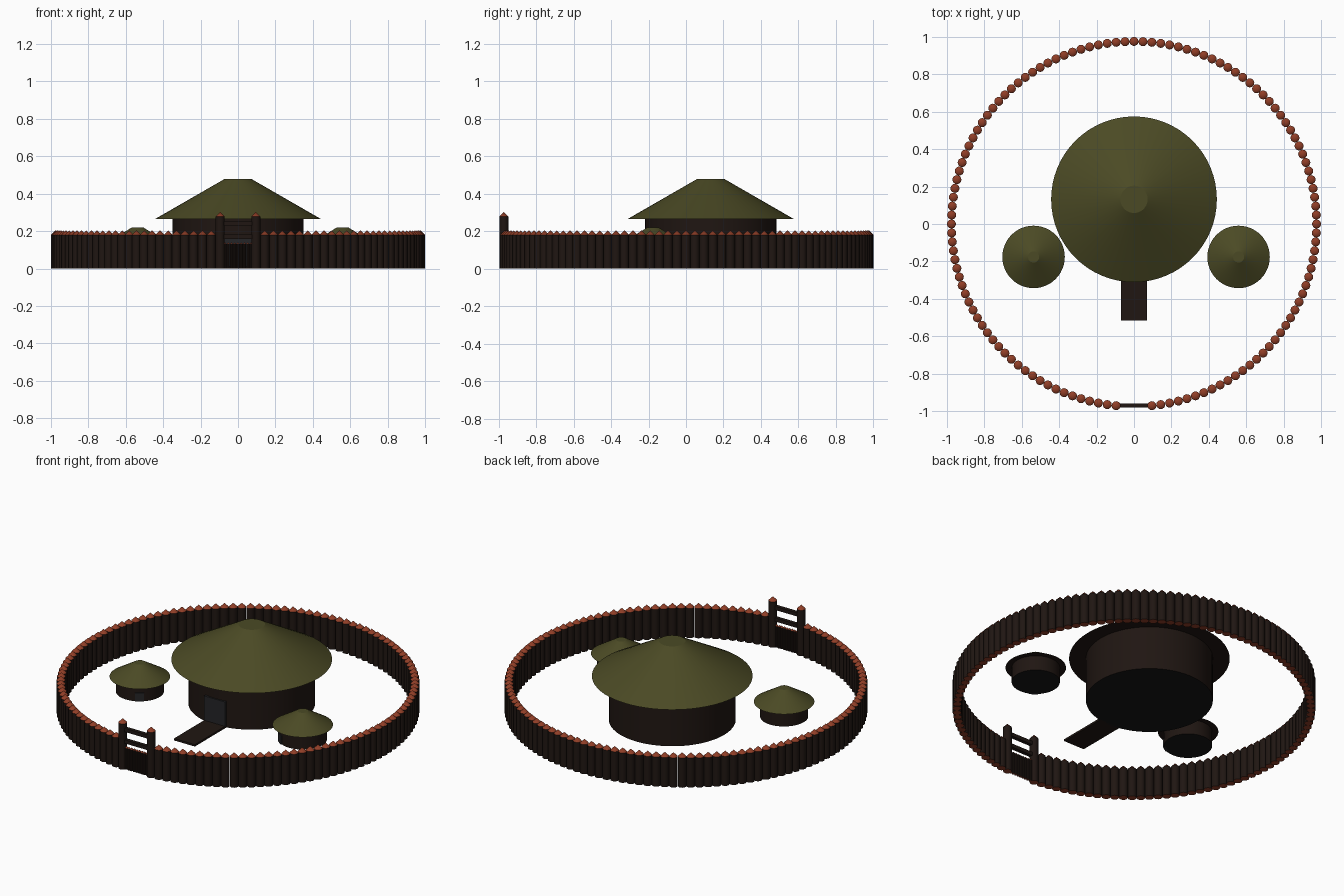
import bpy
import bmesh
from math import radians, sin, cos, tau, atan2
from mathutils import Matrix, Vector

cube = bpy.data.objects.get("Cube")
if cube:
    bpy.data.objects.remove(cube)


def material(name, rgb):
    mat = bpy.data.materials.new(name)
    mat.use_nodes = True
    mat.diffuse_color = (*rgb, 1)
    shader = mat.node_tree.nodes["Principled BSDF"]
    shader.inputs["Base Color"].default_value = (*rgb, 1)
    shader.inputs["Roughness"].default_value = 0.9
    return mat


BARK = material("dark_wood", (0.014, 0.008, 0.006))
CUT = material("cut_wood", (0.28, 0.048, 0.02))
THATCH = material("thatch", (0.07, 0.068, 0.018))
DOOR = material("door_grey", (0.018, 0.018, 0.02))
FLOOR = material("floor_black", (0.008, 0.008, 0.008))


def frustum(bm, x, y, z0, z1, r0, r1, segments, side=0, cap=0, capped=True):
    """Add an upright cylinder or cone with separate side and end materials."""
    place = Matrix.Translation((x, y, (z0 + z1) / 2))
    made = bmesh.ops.create_cone(bm, cap_ends=capped, segments=segments, radius1=r0,
                                 radius2=r1, depth=z1 - z0, matrix=place)
    for face in {f for v in made["verts"] for f in v.link_faces}:
        face.material_index = cap if len(face.verts) > 4 else side


def stake(bm, x, y, height, radius, tip, segments=16):
    """Add a round log with a sharpened tip."""
    frustum(bm, x, y, 0, height, radius, radius, segments, 0, 1)
    frustum(bm, x, y, height, height + tip, radius, 0, segments, 1, 1, False)


def finish(name, bm, *mats):
    mesh = bpy.data.meshes.new(name)
    bm.to_mesh(mesh)
    bm.free()
    for mat in mats:
        mesh.materials.append(mat)
    obj = bpy.data.objects.new(name, mesh)
    bpy.context.collection.objects.link(obj)
    bpy.ops.object.select_all(action="DESELECT")
    obj.select_set(True)
    bpy.context.view_layer.objects.active = obj
    bpy.ops.object.shade_smooth_by_angle(angle=radians(25))
    return obj


def box(name, centre, size, mat, turn=0):
    bm = bmesh.new()
    bmesh.ops.create_cube(bm, size=1, matrix=Matrix.Diagonal((*size, 1)))
    obj = finish(name, bm, mat)
    obj.location = centre
    obj.rotation_euler.z = turn
    return obj


def hut(name, x, y, base, eave, top, wall_r, roof_r, top_r, segments):
    bm = bmesh.new()
    frustum(bm, x, y, base, eave, wall_r, wall_r, segments, 0, 1)
    finish(name + "_wall", bm, BARK, FLOOR)
    bm = bmesh.new()
    frustum(bm, x, y, eave, top, roof_r, top_r, segments)
    roof = finish(name + "_roof", bm, THATCH, BARK)
    # dark underside of the eaves
    for face in roof.data.polygons:
        if face.normal.z < -0.9:
            face.material_index = 1


# Palisade ring, leaving an opening at the front
RING, POST_R, COUNT, GAP = 0.976, 0.024, 128, 2
fence = bmesh.new()
for i in range(GAP + 1, COUNT - GAP):
    a = tau * i / COUNT
    stake(fence, RING * sin(a), -RING * cos(a), 0.18, POST_R, 0.024)
finish("palisade", fence, BARK, CUT)

# Gate posts, pickets and rails
gate_a = tau * GAP / COUNT
gate_x, gate_y = RING * sin(gate_a), -RING * cos(gate_a)
for side, label in ((-1, "right"), (1, "left")):
    bm = bmesh.new()
    stake(bm, side * gate_x, gate_y, 0.278, POST_R, 0.024)
    finish("gate_post_" + label, bm, BARK, CUT)

pickets = bmesh.new()
for i in range(9):
    stake(pickets, (i - 4) * 0.0175, gate_y, 0.13, 0.0088, 0.01, 10)
finish("gate_pickets", pickets, BARK, CUT)
for label, z in (("lower", 0.17), ("upper", 0.24)):
    box("gate_rail_" + label, (0, gate_y, z), (2 * gate_x, 0.022, 0.022), BARK)

# Great hall with its door and front walkway
hut("hall", 0, 0.132, 0, 0.265, 0.478, 0.35, 0.443, 0.073, 64)
box("hall_door", (0, -0.21, 0.085), (0.142, 0.03, 0.15), DOOR)
box("walkway", (0, -0.36, 0.006), (0.14, 0.31, 0.012), BARK)

# Two side huts, their doors turned towards the gate
for label, x in (("right", -0.537), ("left", 0.559)):
    centre = Vector((x, -0.176, 0.072))
    hut("hut_" + label, x, centre.y, 0.045, 0.135, 0.22, 0.133, 0.167, 0.03, 48)
    facing = (Vector((0, gate_y, centre.z)) - centre).normalized()
    box("hut_door_" + label, centre + facing * 0.129, (0.05, 0.016, 0.054), DOOR,
        atan2(facing.y, facing.x) + tau / 4)
